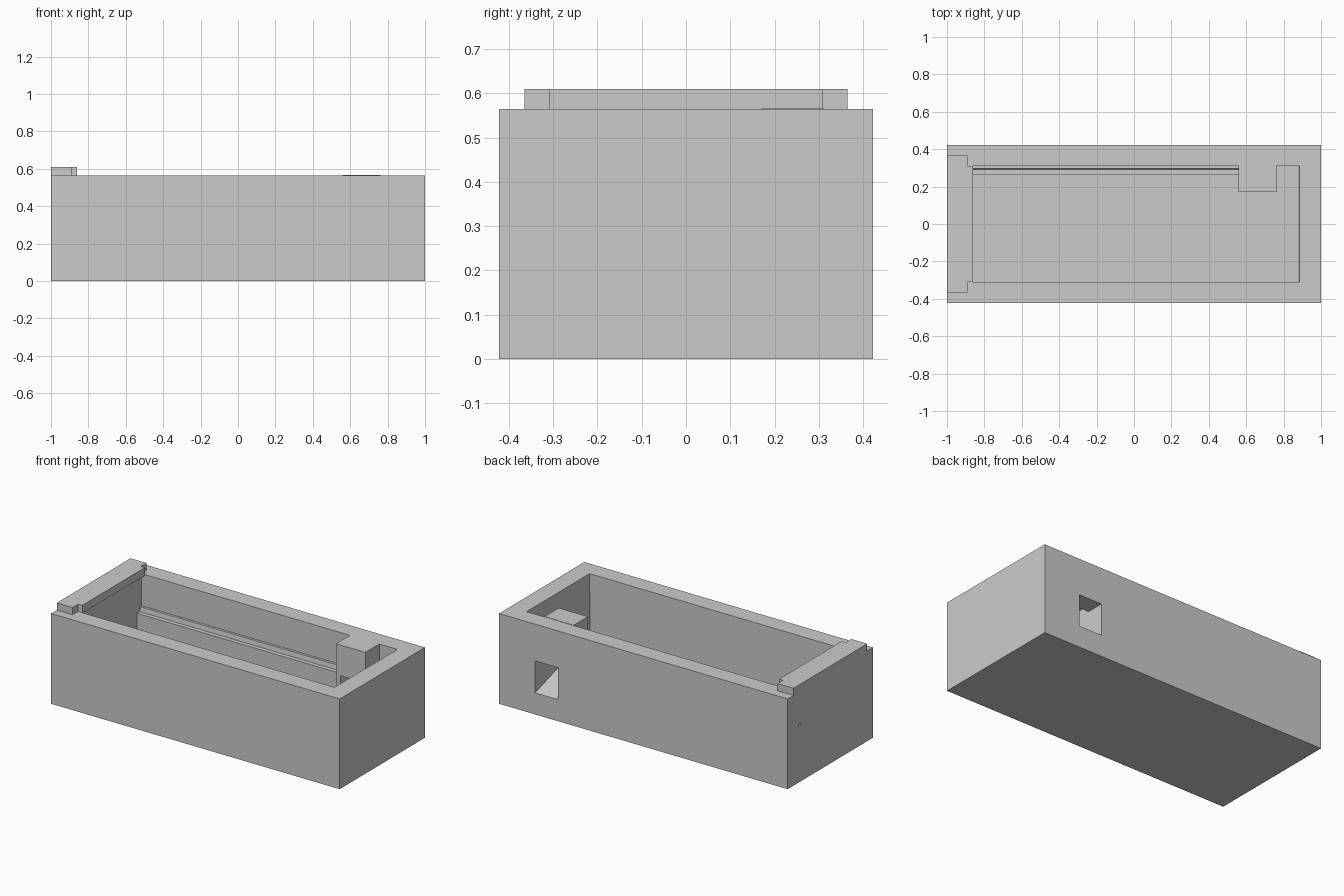
import bpy, bmesh
from mathutils import Vector

if "Cube" in bpy.data.objects:
    bpy.data.objects.remove(bpy.data.objects["Cube"])


def prism(name, pts, axis, lo, hi, cutter=False):
    """Extrude a 2D profile: axis 'x' takes (y, z), 'y' takes (x, z), 'z' takes (x, y)."""
    place = {'x': lambda a, b, t: (t, a, b),
             'y': lambda a, b, t: (a, t, b),
             'z': lambda a, b, t: (a, b, t)}[axis]
    bm = bmesh.new()
    face = bm.faces.new([bm.verts.new(place(a, b, lo)) for a, b in pts])
    ext = bmesh.ops.extrude_face_region(bm, geom=[face])
    verts = [v for v in ext['geom'] if isinstance(v, bmesh.types.BMVert)]
    bmesh.ops.translate(bm, verts=verts, vec=Vector(place(0, 0, hi - lo)))
    bmesh.ops.recalc_face_normals(bm, faces=bm.faces)
    mesh = bpy.data.meshes.new(name)
    bm.to_mesh(mesh)
    bm.free()
    obj = bpy.data.objects.new(name, mesh)
    bpy.context.collection.objects.link(obj)
    if cutter:
        obj.hide_render = True
        obj.hide_viewport = True
        obj.display_type = 'WIRE'
    return obj


def rect(a0, a1, b0, b1):
    return [(a0, b0), (a1, b0), (a1, b1), (a0, b1)]


def cut(obj, *cutters):
    for c in cutters:
        mod = obj.modifiers.new(c.name, 'BOOLEAN')
        mod.operation = 'DIFFERENCE'
        mod.solver = 'EXACT'
        mod.object = c


W, TOP, FLOOR = 0.422, 0.565, 0.11
BACK = 0.311                       # inner face of the back wall

# Tray body
body = prism("tray_body", rect(-W, W, 0, TOP), 'x', -1, 1)

# Main cavity, reaching under the lip on the left, drafted on the right
cavity = prism("cavity_cutter",
               [(-0.885, FLOOR), (0.88, FLOOR), (0.888, 0.7), (-0.885, 0.7)],
               'y', -BACK, BACK, True)

# Socket passage: window in the back wall, taller pocket in the block, rising floor
passage = prism("socket_passage_cutter",
                [(0.45, 0.127), (0.45, 0.335), (BACK, 0.335), (BACK, 0.375),
                 (0.15, 0.375), (0.15, 0.218)],
                'x', 0.59, 0.75, True)

# Small pin hole in the left end
pin_hole = prism("pin_hole_cutter", rect(0.289, 0.309, 0.345, 0.365),
                 'x', -1.1, -0.8, True)
cut(body, cavity, passage, pin_hole)

# Socket block standing against the back wall
block = prism("socket_block", rect(0.17, BACK, FLOOR, 0.567), 'x', 0.56, 0.763)
cut(block, passage)

# Stepped ledge along the back wall
prism("back_ledge",
      [(BACK, 0.365), (0.296, 0.365), (0.292, 0.335), (0.265, 0.335),
       (0.265, FLOOR), (BACK, FLOOR)],
      'x', -0.885, 0.56)

# Raised T-shaped lip on the left end, overhanging the cavity
prism("end_lip",
      [(-1, -0.365), (-0.89, -0.365), (-0.89, -0.31), (-0.862, -0.31),
       (-0.862, 0.31), (-0.89, 0.31), (-0.89, 0.365), (-1, 0.365)],
      'z', 0.56, 0.61)
